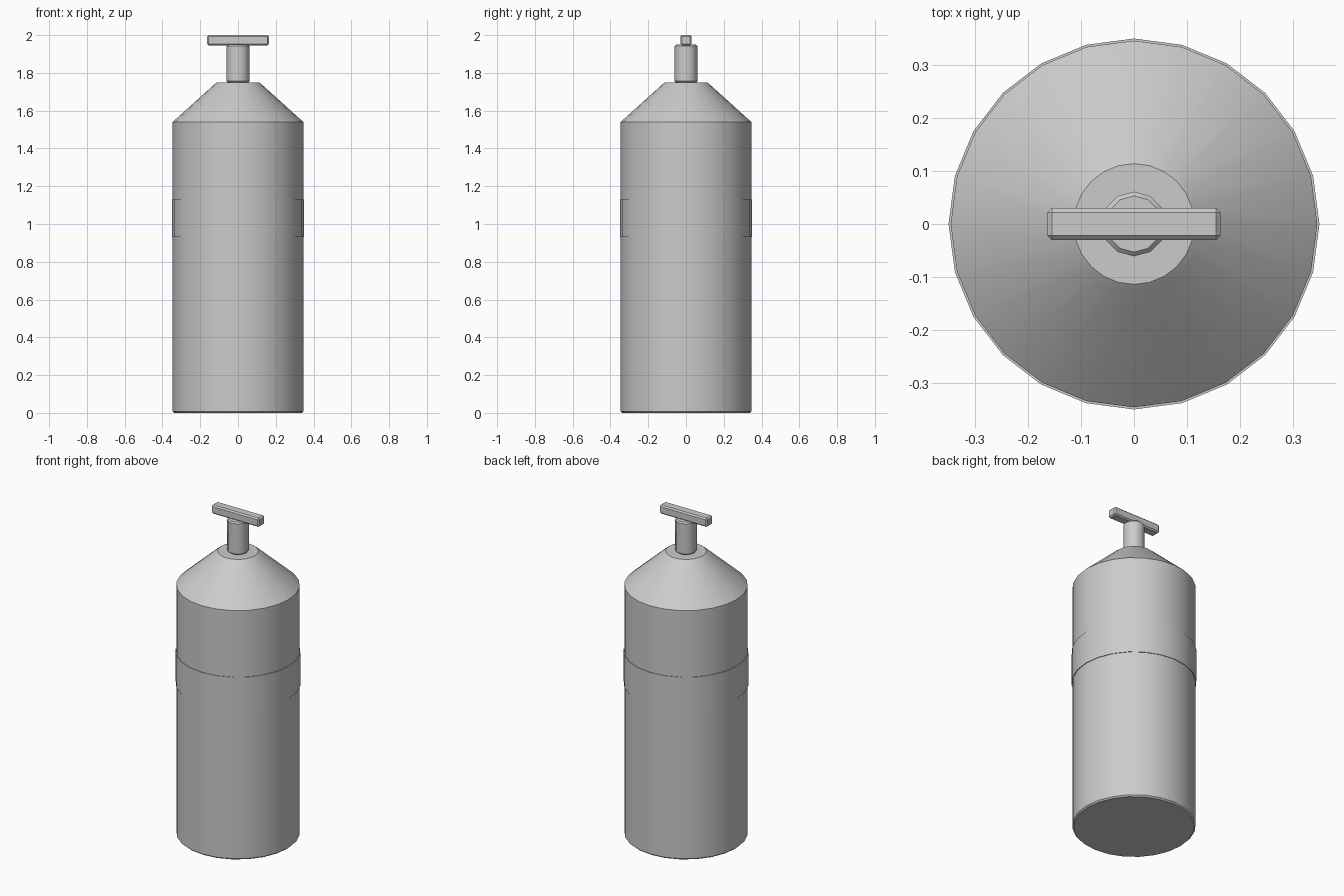
import bpy, bmesh, math

if "Cube" in bpy.data.objects:
    bpy.data.objects.remove(bpy.data.objects["Cube"])


def finish(bm, name, smooth=True):
    bmesh.ops.recalc_face_normals(bm, faces=bm.faces)
    mesh = bpy.data.meshes.new(name)
    bm.to_mesh(mesh)
    bm.free()
    ob = bpy.data.objects.new(name, mesh)
    bpy.context.collection.objects.link(ob)
    if smooth:
        bpy.ops.object.select_all(action='DESELECT')
        ob.select_set(True)
        bpy.context.view_layer.objects.active = ob
        bpy.ops.object.shade_smooth_by_angle(angle=math.radians(31))
    return ob


def lathe(name, profile, sides):
    """Closed turned part from (radius, height) points, bottom to top."""
    bm = bmesh.new()
    rings = [[bm.verts.new((r * math.cos(2 * math.pi * i / sides),
                            r * math.sin(2 * math.pi * i / sides), z))
              for i in range(sides)] for r, z in profile]
    for a, b in zip(rings, rings[1:]):
        for i in range(sides):
            j = (i + 1) % sides
            bm.faces.new((a[i], a[j], b[j], b[i]))
    bm.faces.new(rings[0])
    bm.faces.new(rings[-1])
    return finish(bm, name)


# Bottle: tall cylinder with a softened foot, sloped shoulder on top
lathe("bottle_body", [(0.338, 0), (0.346, 0.008), (0.346, 1.54)], 24)
lathe("shoulder", [(0.346, 1.54), (0.128, 1.737), (0.114, 1.748)], 24)

# Thin band around the middle
lathe("label_band", [(0.350, 0.93), (0.350, 1.13)], 24)

# Valve stem with bevelled ends
lathe("valve_stem", [(0.053, 1.748), (0.061, 1.756),
                     (0.061, 1.942), (0.053, 1.95)], 12)

# Bevelled crossbar handle
bm = bmesh.new()
bmesh.ops.create_cube(bm, size=1)
bmesh.ops.scale(bm, vec=(0.326, 0.06, 0.054), verts=bm.verts)
bmesh.ops.translate(bm, vec=(0, 0, 1.973), verts=bm.verts)
bmesh.ops.bevel(bm, geom=bm.edges[:], offset=0.008, segments=1, affect='EDGES')
finish(bm, "handle_bar", smooth=False)
